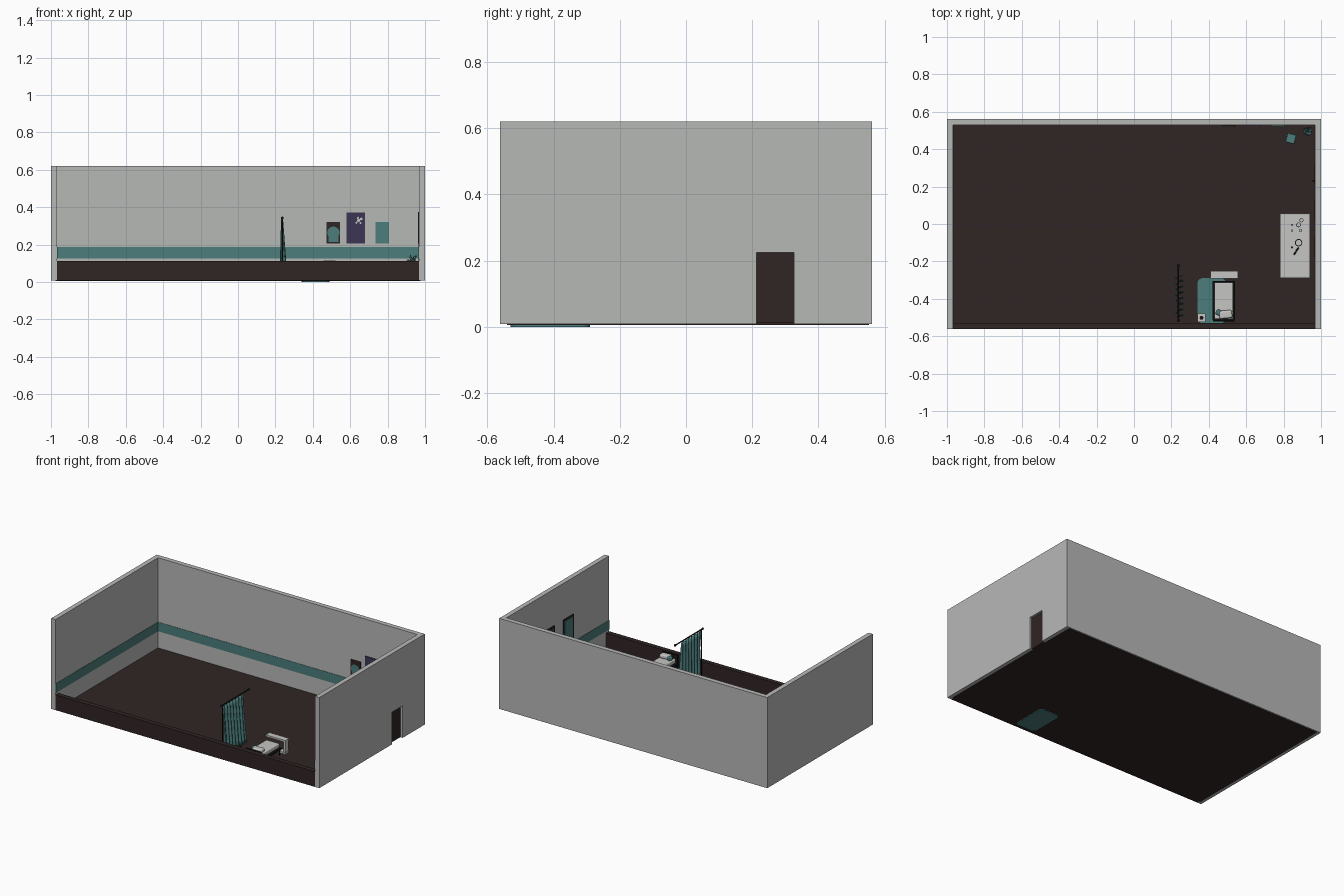
import bpy, bmesh, math, random
from mathutils import Vector, Matrix

if "Cube" in bpy.data.objects:
    bpy.data.objects.remove(bpy.data.objects["Cube"])
random.seed(4)


def mat(name, r, g, b):
    m = bpy.data.materials.new(name)
    m.diffuse_color = (r, g, b, 1)
    m.use_nodes = True
    m.node_tree.nodes["Principled BSDF"].inputs["Base Color"].default_value = m.diffuse_color
    return m


WALL = mat("wall_grey", 0.47, 0.48, 0.47)
WHITE = mat("linen_white", 0.56, 0.56, 0.55)
TEAL = mat("teal", 0.07, 0.205, 0.2)
BROWN = mat("dark_brown", 0.03, 0.018, 0.018)
PURPLE = mat("dark_purple", 0.046, 0.037, 0.085)
BLACK = mat("near_black", 0.009, 0.009, 0.01)


def finish(name, bm, m, smooth=False):
    bmesh.ops.recalc_face_normals(bm, faces=bm.faces)
    me = bpy.data.meshes.new(name)
    bm.to_mesh(me)
    bm.free()
    me.materials.append(m)
    if smooth:
        me.shade_smooth()
    ob = bpy.data.objects.new(name, me)
    bpy.context.collection.objects.link(ob)
    return ob


def box(name, x0, x1, y0, y1, z0, z1, m, bevel=0, rot=0):
    bm = bmesh.new()
    bmesh.ops.create_cube(bm, size=1)
    bmesh.ops.scale(bm, vec=(x1 - x0, y1 - y0, z1 - z0), verts=bm.verts)
    if bevel:
        bmesh.ops.bevel(bm, geom=bm.edges[:], offset=bevel, segments=3, profile=0.5, affect='EDGES')
    ob = finish(name, bm, m)
    ob.location = ((x0 + x1) / 2, (y0 + y1) / 2, (z0 + z1) / 2)
    ob.rotation_euler.z = rot
    return ob


def rod(name, a, b, r, m, r2=None, n=16):
    a, b = Vector(a), Vector(b)
    bm = bmesh.new()
    bmesh.ops.create_cone(bm, cap_ends=True, segments=n, radius1=r,
                          radius2=r if r2 is None else r2, depth=(b - a).length)
    ob = finish(name, bm, m)
    ob.location = (a + b) / 2
    ob.rotation_euler = (b - a).to_track_quat('Z', 'Y').to_euler()
    return ob


def legs(name, x0, x1, y0, y1, z1, r, m):
    for i, (x, y) in enumerate([(x0, y0), (x1, y0), (x0, y1), (x1, y1)]):
        rod(f"{name}_leg_{i + 1}", (x, y, 0.012), (x, y, z1), r, m, n=10)


# Room shell: floor, tall walls on three sides, low front wall
box("floor", -0.975, 0.975, -0.54, 0.553, 0.005, 0.012, BROWN)
box("back_wall", -1, 1, 0.53, 0.562, 0.009, 0.62, WALL)
box("left_wall", -1, -0.968, -0.562, 0.53, 0.009, 0.62, WALL)
box("right_wall_front", 0.968, 1, -0.562, 0.213, 0.009, 0.62, WALL)
box("right_wall_back", 0.968, 1, 0.327, 0.53, 0.009, 0.62, WALL)
box("right_wall_lintel", 0.968, 1, 0.213, 0.327, 0.225, 0.62, WALL)
box("front_low_wall", -0.968, 0.968, -0.562, -0.53, 0.009, 0.112, BROWN)

# Recessed door with handle
box("door", 0.966, 0.985, 0.213, 0.327, 0.011, 0.225, BROWN)
rod("door_handle", (0.966, 0.23, 0.11), (0.954, 0.23, 0.11), 0.004, BLACK)

# Painted band round the inner walls
box("back_band", -0.968, 0.968, 0.528, 0.53, 0.125, 0.187, TEAL)
box("left_band", -0.968, -0.966, -0.562, 0.528, 0.125, 0.187, TEAL)
box("right_band_front", 0.966, 0.968, -0.562, 0.213, 0.125, 0.187, TEAL)
box("right_band_back", 0.966, 0.968, 0.327, 0.528, 0.125, 0.187, TEAL)

# Pictures on the back wall
box("picture_frame", 0.474, 0.546, 0.524, 0.53, 0.205, 0.322, BROWN)
rod("picture_disc", (0.51, 0.524, 0.264), (0.51, 0.522, 0.264), 0.033, TEAL, n=24)
box("picture_disc_base", 0.484, 0.536, 0.5225, 0.524, 0.213, 0.25, TEAL)
box("tall_poster", 0.58, 0.68, 0.524, 0.53, 0.205, 0.372, PURPLE)
for i, (dx, dz, s) in enumerate([(0, 0, .016), (.014, .008, .012), (-.012, -.012, .01),
                                 (.01, -.014, .009), (-.004, .014, .01)]):
    f = box(f"poster_fleck_{i}", 0.645 + dx - s / 2, 0.645 + dx + s / 2, 0.5225, 0.524,
            0.33 + dz - s / 2, 0.33 + dz + s / 2, WHITE)
    f.rotation_euler.y = 0.4 + i
box("teal_poster", 0.735, 0.806, 0.524, 0.53, 0.205, 0.322, TEAL)

# Pictures on the right wall
for i, (y0, y1, m) in enumerate([(-0.18, -0.07, TEAL), (0.02, 0.12, PURPLE)]):
    box(f"side_frame_{i}", 0.963, 0.968, y0, y1, 0.205, 0.375, BROWN)
    box(f"side_picture_{i}", 0.9615, 0.963, y0 + .012, y1 - .012, 0.217, 0.363, m)

# Rug poking just under the floor, rounded corners
bm = bmesh.new()
pts = []
for k, (cx, cy) in enumerate([(.465, -.315), (.365, -.315), (.365, -.505), (.465, -.505)]):
    for j in range(6):
        a = math.radians(90 * k + 18 * j)
        pts.append(bm.verts.new((cx + .025 * math.cos(a), cy + .025 * math.sin(a), 0)))
face = bm.faces.new(pts)
ext = bmesh.ops.extrude_face_region(bm, geom=[face])
bmesh.ops.translate(bm, vec=(0, 0, 0.014),
                    verts=[v for v in ext["geom"] if isinstance(v, bmesh.types.BMVert)])
finish("rug", bm, TEAL)

# Bed
box("bed_frame", 0.42, 0.54, -0.515, -0.305, 0.045, 0.062, BLACK, 0.003)
legs("bed", 0.43, 0.53, -0.505, -0.315, 0.045, 0.004, BLACK)
box("mattress", 0.43, 0.53, -0.508, -0.312, 0.062, 0.09, WHITE, 0.006)
box("headboard", 0.422, 0.538, -0.522, -0.514, 0.03, 0.112, BLACK, 0.002)
box("pillow", 0.455, 0.525, -0.505, -0.462, 0.088, 0.116, WHITE, 0.01, 0.1)
box("teal_cushion", 0.438, 0.482, -0.492, -0.462, 0.088, 0.113, TEAL, 0.007, -0.5)

# Overbed table
box("overbed_top", 0.41, 0.557, -0.291, -0.25, 0.096, 0.108, WHITE)
box("overbed_post", 0.54, 0.555, -0.285, -0.256, 0.025, 0.096, WHITE)
box("overbed_foot", 0.43, 0.557, -0.289, -0.252, 0.013, 0.025, WHITE)

# Nightstand with a dark cup
box("nightstand", 0.339, 0.383, -0.525, -0.478, 0.013, 0.085, WHITE, 0.002)
rod("cup", (0.361, -0.502, 0.085), (0.361, -0.502, 0.1), 0.01, BLACK)

# Privacy curtain on a rail with posts
rod("curtain_rail", (0.237, -0.515, 0.342), (0.237, -0.222, 0.342), 0.004, BLACK)
rod("curtain_post", (0.237, -0.505, 0.008), (0.237, -0.505, 0.342), 0.0035, BLACK)
for i, y in enumerate((-0.515, -0.222)):
    bm = bmesh.new()
    bmesh.ops.create_icosphere(bm, subdivisions=2, radius=0.008)
    finish(f"rail_end_{i}", bm, BLACK, True).location = (0.237, y, 0.342)
bm = bmesh.new()
NU, NV = 60, 10
grid = []
for j in range(NV + 1):
    t = j / NV
    row = []
    for i in range(NU + 1):
        u = i / NU
        amp = 0.004 + 0.016 * t
        x = 0.237 + 0.008 * t + amp * math.sin(u * 7 * math.tau + 0.8 * t)
        y = -0.50 + 0.215 * u + 0.008 * t
        row.append(bm.verts.new((x, y, 0.335 - 0.323 * t)))
    grid.append(row)
for j in range(NV):
    for i in range(NU):
        bm.faces.new((grid[j][i], grid[j][i + 1], grid[j + 1][i + 1], grid[j + 1][i]))
cur = finish("curtain", bm, TEAL, True)
cur.modifiers.new("thickness", 'SOLIDIFY').thickness = 0.003

# Work table with small items
box("table_top", 0.78, 0.94, -0.288, 0.055, 0.07, 0.08, WALL)
box("table_inlay", 0.787, 0.933, -0.281, 0.048, 0.08, 0.082, WHITE)
legs("table", 0.792, 0.928, -0.275, 0.042, 0.07, 0.006, BLACK)
for i, (x, y, r) in enumerate([(.895, .02, .011), (.88, -.005, .013), (.89, -.035, .009),
                               (.845, -.005, .006), (.845, -.035, .006), (.88, -.1, .02)]):
    rod(f"dish_{i}", (x, y, 0.082), (x, y, 0.09), r, BLACK)
    rod(f"dish_centre_{i}", (x, y, 0.09), (x, y, 0.091), r * 0.75, WHITE)
rod("pen", (0.855, -0.165, 0.085), (0.88, -0.125, 0.085), 0.004, BLACK)
rod("small_knob", (0.845, -0.125, 0.082), (0.845, -0.125, 0.088), 0.006, BLACK)

# Corner stool and potted plant
box("stool_seat", 0.815, 0.863, 0.432, 0.482, 0.055, 0.07, TEAL, 0.004, -0.25)
legs("stool", 0.823, 0.855, 0.44, 0.474, 0.056, 0.004, BLACK)
rod("plant_pot", (0.93, 0.495, 0.012), (0.93, 0.495, 0.06), 0.016, BROWN, 0.022)
for i in range(11):
    a = i * 2.4
    reach = random.uniform(0.018, 0.032)
    h = random.uniform(0.08, 0.125)
    d = Vector((math.cos(a), math.sin(a), 0))
    s = Vector((-d.y, d.x, 0))
    bm = bmesh.new()
    rows = []
    for t, w in ((0, .002), (.35, .006), (.7, .007), (1, .001)):
        c = Vector((0.93, 0.495, 0.055)) + d * reach * t ** 1.6 + Vector((0, 0, h * (t - .25 * t ** 3)))
        rows.append([bm.verts.new(c - s * w), bm.verts.new(c + s * w)])
    for p, q in zip(rows, rows[1:]):
        bm.faces.new((p[0], p[1], q[1], q[0]))
    leaf = finish(f"leaf_{i}", bm, TEAL)
    leaf.modifiers.new("thickness", 'SOLIDIFY').thickness = 0.0015
